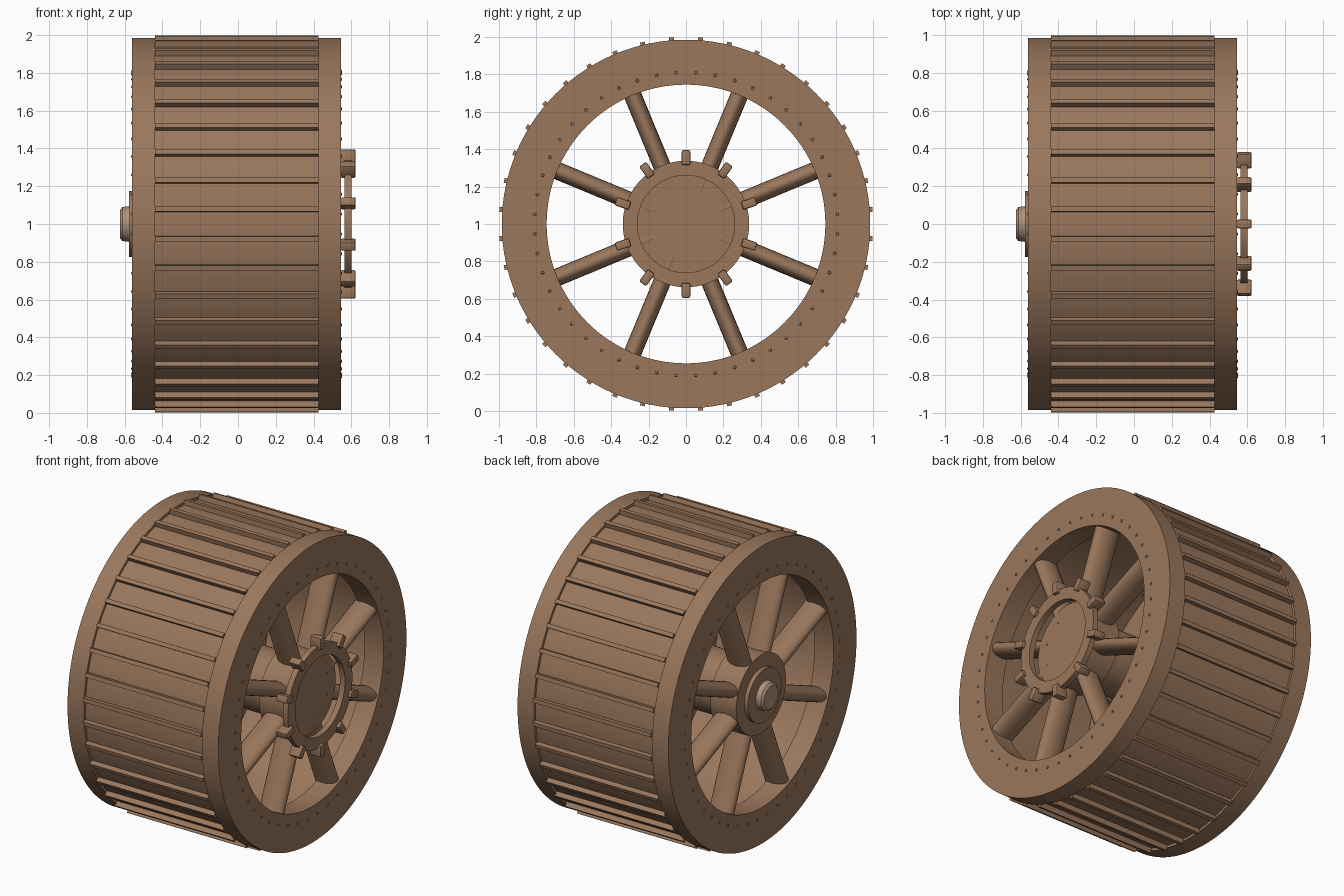
import bpy, bmesh, math
from mathutils import Matrix, Vector

if "Cube" in bpy.data.objects:
    bpy.data.objects.remove(bpy.data.objects["Cube"])

CX = -0.007            # mid-plane of the wheel along its axle
AXLE = Matrix.Translation((0, 0, 1))


def material(name, rgb):
    m = bpy.data.materials.new(name)
    m.diffuse_color = (*rgb, 1)
    m.use_nodes = True
    m.node_tree.nodes["Principled BSDF"].inputs["Base Color"].default_value = m.diffuse_color
    return m


BROWN = material("brown", (0.325, 0.185, 0.107))
TAN = material("pale_tan", (0.41, 0.29, 0.21))


def finish(name, bm, mat):
    bmesh.ops.recalc_face_normals(bm, faces=bm.faces)
    me = bpy.data.meshes.new(name)
    bm.to_mesh(me)
    bm.free()
    me.materials.append(mat)
    ob = bpy.data.objects.new(name, me)
    bpy.context.collection.objects.link(ob)
    ob.matrix_world = AXLE
    bpy.ops.object.select_all(action='DESELECT')
    ob.select_set(True)
    bpy.context.view_layer.objects.active = ob
    bpy.ops.object.shade_smooth_by_angle(angle=math.radians(35))
    return ob


def lathe(name, profile, mat=BROWN, closed=True, seg=96):
    """Spin an (x, radius) profile around the axle."""
    bm = bmesh.new()
    vs = [bm.verts.new((x, 0, r)) for x, r in profile]
    pairs = list(zip(vs, vs[1:] + vs[:1])) if closed else list(zip(vs, vs[1:]))
    edges = [bm.edges.new(p) for p in pairs]
    bmesh.ops.spin(bm, geom=vs + edges, cent=(0, 0, 0), axis=(1, 0, 0),
                   angle=math.tau, steps=seg, use_duplicate=False)
    bmesh.ops.remove_doubles(bm, verts=bm.verts, dist=1e-5)
    return finish(name, bm, mat)


def radial(name, count, start, add, mat=BROWN):
    """Repeat a piece, built pointing up, around the axle."""
    bm = bmesh.new()
    for i in range(count):
        rot = Matrix.Rotation(math.radians(start) + math.tau * i / count, 4, 'X')
        add(bm, rot)
    return finish(name, bm, mat)


def box(size, centre, bevel=0):
    def add(bm, rot):
        m = rot @ Matrix.Translation(centre) @ Matrix.Diagonal((*size, 1))
        vs = bmesh.ops.create_cube(bm, size=1, matrix=m)["verts"]
        if bevel:
            es = list({e for v in vs for e in v.link_edges})
            bmesh.ops.bevel(bm, geom=es, offset=bevel, segments=2,
                            affect='EDGES', profile=0.5)
    return add


# rim: two deep side flanges joined by a slightly recessed drum
lathe("rim", [(-0.56, 0.745), (-0.56, 0.985), (-0.44, 0.985), (-0.44, 0.968),
              (0.425, 0.968), (0.425, 0.985), (0.545, 0.985), (0.545, 0.745),
              (0.405, 0.745), (0.405, 0.93), (-0.42, 0.93), (-0.42, 0.745)], seg=128)

# tread cleats across the drum
radial("tread_cleats", 40, 4.5, box((0.865, 0.026, 0.045), (CX, 0, 0.9775)))

# spokes and rivets on both sides
for side, label in ((-1, "left"), (1, "right")):
    xs = CX + side * 0.455

    def spoke(bm, rot):
        m = (rot @ Matrix.Translation((xs, 0, 0.565))
             @ Matrix.Diagonal((0.085, 0.047, 1, 1)))
        bmesh.ops.create_cone(bm, cap_ends=True, segments=20, radius1=1,
                              radius2=1, depth=0.75, matrix=m)

    radial(label + "_spokes", 8, 22.5, spoke)

    def rivet(bm, rot):
        m = (rot @ Matrix.Translation((CX + side * 0.5525, 0, 0.81))
             @ Matrix.Diagonal((0.7, 1, 1, 1)))
        bmesh.ops.create_icosphere(bm, subdivisions=1, radius=0.01, matrix=m)

    radial(label + "_rivets", 48, 3.75, rivet)

# hub and axle running through the wheel
lathe("hub", [(-0.55, 0), (-0.55, 0.26), (-0.36, 0.26), (-0.36, 0.2),
              (0.34, 0.2), (0.34, 0.265), (0.53, 0.265), (0.53, 0)], closed=False)

# left hub plate and its end cap
lathe("hub_plate", [(-0.54, 0), (-0.577, 0.0), (-0.577, 0.175), (-0.54, 0.175)],
      closed=True, seg=64)
lathe("axle_cap", [(-0.57, 0), (-0.57, 0.095), (-0.612, 0.09), (-0.625, 0.075),
                   (-0.625, 0)], TAN, closed=False, seg=48)

# right hub ring held by ten clamps
lathe("hub_ring", [(0.565, 0.26), (0.565, 0.338), (0.602, 0.338), (0.602, 0.26)])
radial("ring_clamps", 10, 0,
       box((0.08, 0.046, 0.08), (0.583, 0, 0.355), 0.008))
